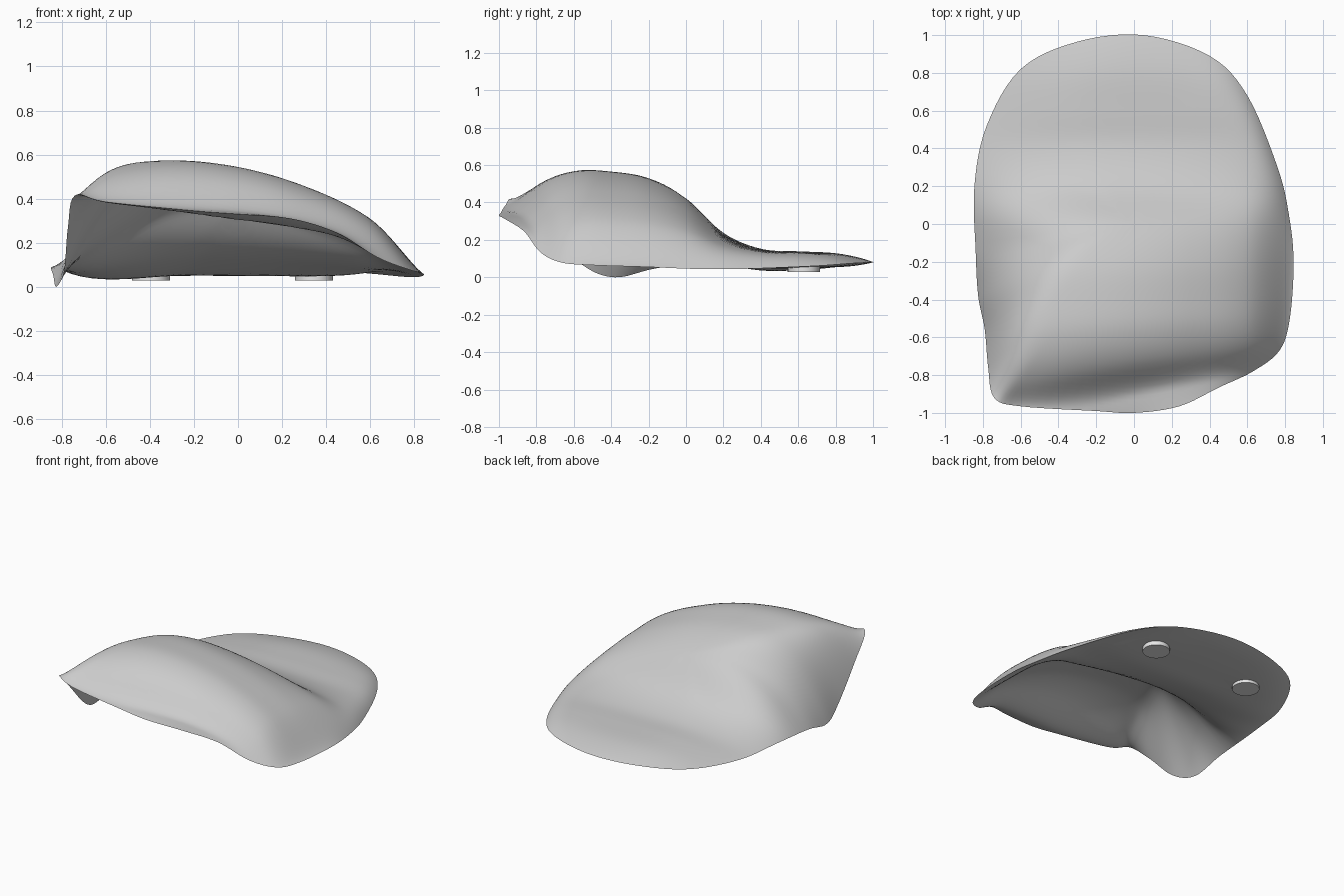
import bpy
import bmesh
import math
from mathutils import Vector

default_cube = bpy.data.objects.get("Cube")
if default_cube:
    bpy.data.objects.remove(default_cube, do_unlink=True)


def make_material(name, value):
    mat = bpy.data.materials.new(name)
    mat.use_nodes = True
    color = (value, value, value, 1)
    mat.diffuse_color = color
    mat.node_tree.nodes["Principled BSDF"].inputs["Base Color"].default_value = color
    return mat


def catmull(a, b, c, d, t):
    return (b * 2 + (c - a) * t + (a * 2 - b * 5 + c * 4 - d) * t ** 2
            + (b * 3 - a - c * 3 + d) * t ** 3) / 2


def sample(values, start, step, position):
    """Smooth curve through evenly spaced values."""
    last = len(values) - 1
    f = min(max((position - start) / step, 0), last - 1e-6)
    i = int(f)
    picks = [values[min(max(i + k, 0), last)] for k in (-1, 0, 1, 2)]
    return catmull(*picks, f - i)


def smoothstep(low, high, value):
    t = min(max((value - low) / (high - low), 0), 1)
    return t * t * (3 - 2 * t)


# Rim of the shell, counter-clockwise from the front centre
RIM = [Vector(p) for p in (
    (0, -1, .33), (.24, -.965, .31), (.45, -.865, .245), (.63, -.78, .135),
    (.77, -.67, .08), (.825, -.5, .065), (.845, -.2, .055), (.82, .05, .045),
    (.76, .3, .045), (.6, .68, .06), (.4, .89, .075), (.05, 1, .08),
    (-.3, .965, .08), (-.6, .82, .08), (-.78, .52, .08), (-.845, .2, .09),
    (-.838, -.15, .05), (-.825, -.38, 0), (-.79, -.56, .07),
    (-.772, -.76, .27), (-.74, -.92, .415), (-.6, -.965, .385), (-.2, -.99, .345))]

# Crest heights from front to back, and from right to left
LENGTHWISE = (.36, .51, .57, .565, .53, .43, .24, .153, .14, .135, .12)
CROSSWISE = (.46, .54, .57, .54, .455, .31, .06)
BASE = .12
STEPS = 6
RINGS = 30


def dome_height(x, y):
    # The crest runs diagonally towards the front right corner
    slant = .25 * (x + .4) * smoothstep(.3, 1, -y)
    along = sample(LENGTHWISE, -1, .2, y - slant) - BASE
    across = sample(CROSSWISE, -.9, .3, x) - BASE
    return BASE + along * across / (.57 - BASE)


def shell_point(rim, s):
    """Point at fraction s of the way out from the centre to the rim."""
    x, y = rim.x * s, rim.y * s
    # The thumb side slopes gently; the opposite side turns down sharply
    thumb = smoothstep(.1, .8, -rim.x) * smoothstep(-.95, -.1, rim.y)
    outer = smoothstep(.3, .8, rim.x)
    blend = s ** (10 + 6 * outer - 7.3 * thumb)
    return Vector((x, y, dome_height(x, y) * (1 - blend) + rim.z * blend))


def shell_depth(y):
    """Wall thickness: thicker at the rear and under the step."""
    return .065 + .025 * smoothstep(0, .4, y) + .05 * math.exp(-((y - .1) / .15) ** 2)


def build_shell(material):
    count = len(RIM)
    outline = [catmull(*(RIM[(i + k) % count] for k in (-1, 0, 1, 2)), j / STEPS)
               for i in range(count) for j in range(STEPS)]
    n = len(outline)
    bm = bmesh.new()

    # Upper skin
    fractions = [1 - (1 - k / RINGS) ** 1.5 for k in range(1, RINGS + 1)]
    centre = bm.verts.new(shell_point(outline[0], 0))
    rings = [[bm.verts.new(shell_point(p, s)) for p in outline] for s in fractions]

    def skin(hub, loops):
        for i in range(n):
            j = (i + 1) % n
            bm.faces.new((hub, loops[0][i], loops[0][j]))
            for inner, outer in zip(loops, loops[1:]):
                bm.faces.new((inner[i], outer[i], outer[j], inner[j]))

    skin(centre, rings)
    bm.normal_update()

    # Lower skin, thinning out to meet the upper one at the rim
    def lower(vert, s):
        depth = shell_depth(vert.co.y) * (1 - s ** 8)
        return bm.verts.new(vert.co - vert.normal * depth)

    under_centre = lower(centre, 0)
    under = [[lower(v, s) for v in ring] for ring, s in zip(rings[:-1], fractions)]
    skin(under_centre, under + [rings[-1]])
    bmesh.ops.recalc_face_normals(bm, faces=bm.faces)
    add_object("palm_shell", bm, material, 80)


def add_object(name, bm, material, angle):
    mesh = bpy.data.meshes.new(name)
    bm.to_mesh(mesh)
    bm.free()
    mesh.materials.append(material)
    obj = bpy.data.objects.new(name, mesh)
    bpy.context.collection.objects.link(obj)
    bpy.ops.object.select_all(action='DESELECT')
    obj.select_set(True)
    bpy.context.view_layer.objects.active = obj
    bpy.ops.object.shade_smooth_by_angle(angle=math.radians(angle))
    return obj


build_shell(make_material("shell_grey", .6))

# Round pads under the flat rear
pad_material = make_material("pad_light_grey", .8)
for name, x in (("right_pad", -.395), ("left_pad", .345)):
    bm = bmesh.new()
    bmesh.ops.create_cone(bm, cap_ends=True, segments=32, radius1=.086,
                          radius2=.086, depth=.06)
    pad = add_object(name, bm, pad_material, 30)
    pad.location = (x, .63, .058)
